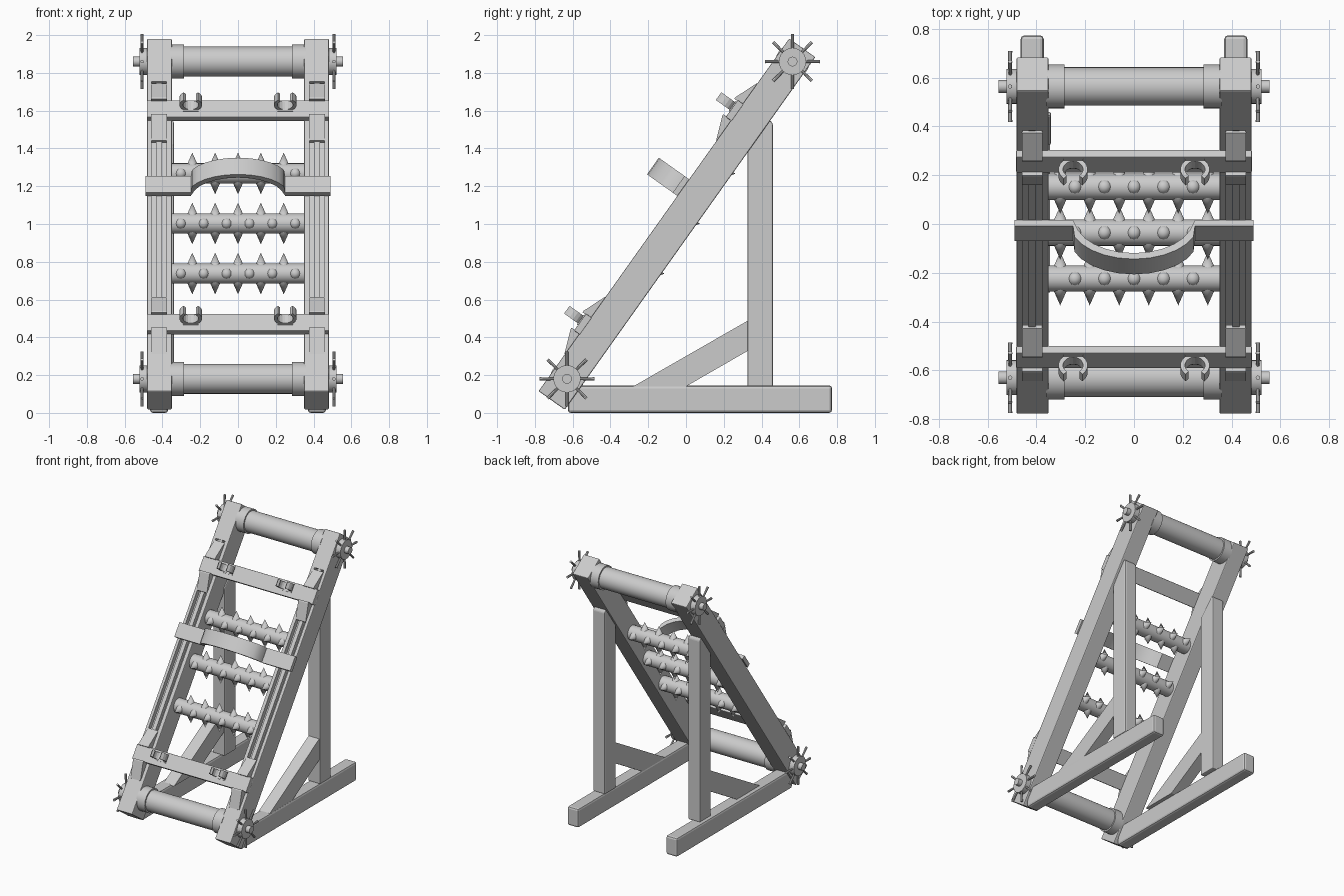
import bpy, bmesh
from math import pi, radians, cos, sin
from mathutils import Matrix, Vector

if "Cube" in bpy.data.objects:
    bpy.data.objects.remove(bpy.data.objects["Cube"])

# Tilted frame of the ladder: local y runs up the rail, local z points out of its face
TILT = Matrix.Translation((0, -0.63, 0.18)) @ Matrix.Rotation(radians(54.6), 4, 'X')
FLAT = Matrix.Identity(4)
RAIL_LEN = 2.061


def finish(name, bm, frame=FLAT, bevel=0.0, smooth=False):
    bmesh.ops.recalc_face_normals(bm, faces=bm.faces)
    if bevel:
        bmesh.ops.bevel(bm, geom=bm.edges[:], offset=bevel, segments=2,
                        profile=0.5, affect='EDGES', clamp_overlap=True)
    me = bpy.data.meshes.new(name)
    bm.to_mesh(me)
    bm.free()
    if smooth:
        for p in me.polygons:
            p.use_smooth = True
        me.set_sharp_from_angle(angle=radians(35))
    ob = bpy.data.objects.new(name, me)
    bpy.context.collection.objects.link(ob)
    ob.matrix_world = frame
    return ob


def prism(name, pts, lo, hi, axis='X', frame=FLAT, bevel=0.0, smooth=False):
    """Extrude a closed outline: (y, z) along X, or (x, z) along Y."""
    bm = bmesh.new()
    def place(p, t):
        return (t, p[0], p[1]) if axis == 'X' else (p[0], t, p[1])
    a = [bm.verts.new(place(p, lo)) for p in pts]
    b = [bm.verts.new(place(p, hi)) for p in pts]
    n = len(pts)
    bm.faces.new(a)
    bm.faces.new(b)
    for i in range(n):
        bm.faces.new((a[i], a[(i + 1) % n], b[(i + 1) % n], b[i]))
    return finish(name, bm, frame, bevel, smooth)


def box(name, x, y, z, frame=FLAT, bevel=0.0):
    return prism(name, [(y[0], z[0]), (y[1], z[0]), (y[1], z[1]), (y[0], z[1])],
                 x[0], x[1], 'X', frame, bevel)


def cone(bm, p, q, r1, r2, n):
    p, q = Vector(p), Vector(q)
    rot = (q - p).to_track_quat('Z', 'Y').to_matrix().to_4x4()
    bmesh.ops.create_cone(bm, cap_ends=True, segments=n, radius1=r1, radius2=r2,
                          depth=(q - p).length,
                          matrix=Matrix.Translation((p + q) / 2) @ rot)


def span(s, a, b):
    return sorted((s * a, s * b))


for s, side in ((-1, "left"), (1, "right")):
    # Leaning rail with a long channel in its front face
    rail = box(side + "_rail", span(s, 0.35, 0.482), (-0.14, 2.15), (-0.085, 0.085), TILT, 0.006)
    cutter = box("channel_cutter", span(s, 0.378, 0.458), (0.1, 1.87), (0.05, 0.12), TILT)
    cutter.hide_render = True
    mod = rail.modifiers.new("channel", 'BOOLEAN')
    mod.object, mod.operation, mod.solver = cutter, 'DIFFERENCE', 'EXACT'
    bpy.context.view_layer.objects.active = rail
    bpy.ops.object.modifier_apply(modifier=mod.name)
    bpy.data.objects.remove(cutter)
    box(side + "_channel_rib", span(s, 0.403, 0.433), (0.1, 1.87), (0.045, 0.078), TILT)

    # Ground beam, upright post and diagonal brace
    box(side + "_ground_beam", span(s, 0.37, 0.465), (-0.625, 0.773), (0.0, 0.145), FLAT, 0.015)
    c = 0.415 if s > 0 else -0.39
    prism(side + "_post", [(0.325, 0.14), (0.46, 0.14), (0.46, 1.53), (0.445, 1.55), (0.325, 1.42)],
          c - 0.05, c + 0.05, bevel=0.008)
    prism(side + "_brace", [(-0.28, 0.14), (0.0, 0.14), (0.33, 0.33), (0.33, 0.49)],
          c - 0.045, c + 0.045)

# Cross planks with wedge cleats and open shackles
for u, tag in ((0.285, "lower"), (1.672, "upper")):
    box(tag + "_plank", (-0.483, 0.483), (u - 0.055, u + 0.055), (0.08, 0.118), TILT, 0.004)
    for s in (-1, 1):
        for d, end in ((-1, "bottom"), (1, "top")):
            prism(f"{tag}_{end}_wedge", [(u + d * 0.05, 0.07), (u + d * 0.185, 0.07),
                  (u + d * 0.185, 0.088), (u + d * 0.06, 0.137), (u + d * 0.05, 0.137)],
                  *span(s, 0.375, 0.46), frame=TILT)
        ang = [radians(130 + 280 * i / 14) for i in range(15)]
        ring = [(s * 0.25 + 0.06 * cos(a), 0.167 + 0.06 * sin(a)) for a in ang]
        ring += [(s * 0.25 + 0.041 * cos(a), 0.167 + 0.041 * sin(a)) for a in reversed(ang)]
        prism(tag + "_shackle", ring, u - 0.012, u + 0.038, 'Y', TILT)
        box(tag + "_shackle_foot", (s * 0.25 - 0.04, s * 0.25 + 0.04),
            (u - 0.02, u + 0.045), (0.11, 0.124), TILT)

# Arched restraint band
right = [(0.49, 0.085), (0.25, 0.085)]
right += [(0.24 * sin(t), 0.095 + 0.157 * cos(t) ** 1.1)
          for t in (1.25, 1.0, 0.75, 0.5, 0.25)]
inner = right + [(0, 0.252)] + [(-x, z) for x, z in reversed(right)]
outer = [(x * (1.07 if 0.01 < abs(x) < 0.245 else 1.0), z + 0.03) for x, z in inner]
prism("arched_band", inner + outer[::-1], 1.128, 1.236, 'Y', TILT, smooth=True)

# Winding drums with collars and spoked hand wheels at both ends
for u, tag in ((0.0, "bottom"), (RAIL_LEN, "top")):
    y, z = (TILT @ Vector((0, u, 0))).yz
    bm = bmesh.new()
    cone(bm, (-0.36, y, z), (0.36, y, z), 0.079, 0.079, 32)
    for s in (-1, 1):
        cone(bm, (s * 0.285, y, z), (s * 0.36, y, z), 0.09, 0.09, 32)
    finish(tag + "_drum", bm, smooth=True)
    for s in (-1, 1):
        bm = bmesh.new()
        cone(bm, (s * 0.47, y, z), (s * 0.522, y, z), 0.072, 0.072, 24)
        cone(bm, (s * 0.5, y, z), (s * 0.555, y, z), 0.026, 0.026, 16)
        for i in range(8):
            dy, dz = cos(i * pi / 4), sin(i * pi / 4)
            cone(bm, (s * 0.508, y + 0.05 * dy, z + 0.05 * dz),
                 (s * 0.508, y + 0.145 * dy, z + 0.145 * dz), 0.006, 0.009, 8)
        finish(tag + "_hand_wheel", bm, smooth=True)

# Spiked rollers: five spikes up and down, six to the front and back
for i, u in enumerate((0.69, 1.015, 1.34)):
    y, z = (TILT @ Vector((0, u, -0.008))).yz
    bm = bmesh.new()
    cone(bm, (-0.36, y, z), (0.36, y, z), 0.054, 0.054, 24)
    for dy, dz, n in ((0, 1, 5), (0, -1, 5), (1, 0, 6), (-1, 0, 6)):
        for k in range(n):
            x = (k - (n - 1) / 2) * 0.121
            cone(bm, (x, y + 0.04 * dy, z + 0.04 * dz),
                 (x, y + 0.11 * dy, z + 0.11 * dz), 0.031, 0.0, 12)
    finish(f"spiked_roller_{i + 1}", bm, smooth=True)
